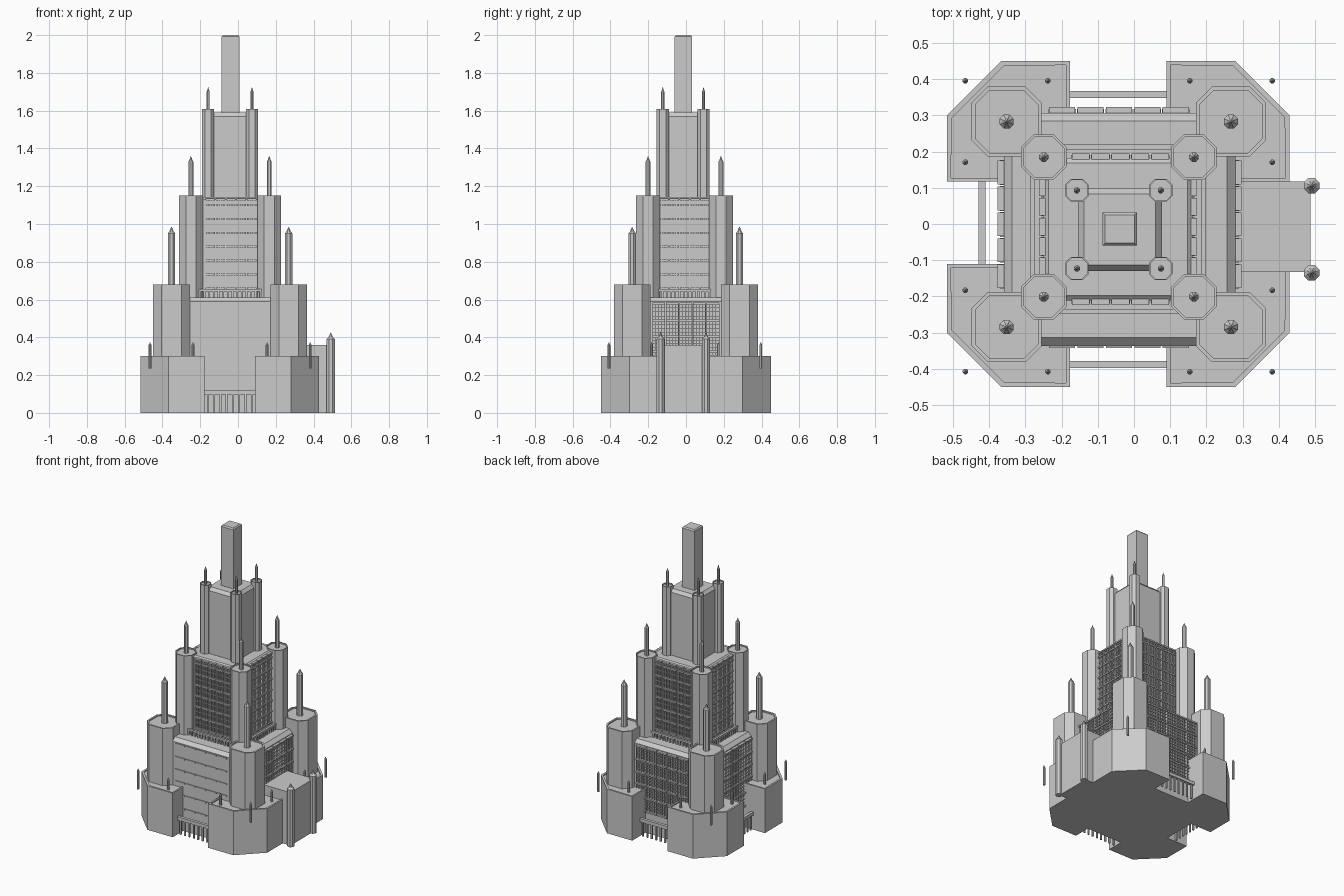
import bpy, bmesh, math

if "Cube" in bpy.data.objects:
    bpy.data.objects.remove(bpy.data.objects["Cube"])

CX, CY = -0.042, -0.012   # axis of the stepped tower


def finish(bm, name):
    bmesh.ops.recalc_face_normals(bm, faces=bm.faces)
    me = bpy.data.meshes.new(name)
    bm.to_mesh(me)
    bm.free()
    ob = bpy.data.objects.new(name, me)
    bpy.context.collection.objects.link(ob)
    return ob


def add_box(bm, x0, x1, y0, y1, z0, z1):
    v = bmesh.ops.create_cube(bm, size=1)['verts']
    for p in v:
        p.co.x = x1 if p.co.x > 0 else x0
        p.co.y = y1 if p.co.y > 0 else y0
        p.co.z = z1 if p.co.z > 0 else z0


def prism(name, pts, z0, z1, inset=0.0, dz=0.0):
    """Extruded outline; the roof is inset and moved by dz (recess or slope)."""
    bm = bmesh.new()
    face = bm.faces.new([bm.verts.new((x, y, z0)) for x, y in pts])
    ext = bmesh.ops.extrude_face_region(bm, geom=[face])['geom']
    for v in [g for g in ext if isinstance(g, bmesh.types.BMVert)]:
        v.co.z = z1
    top = [g for g in ext if isinstance(g, bmesh.types.BMFace)]
    if not any(f is face for f in bm.faces):
        bm.faces.new([v for v in bm.verts if abs(v.co.z - z0) < 1e-6])
    bmesh.ops.recalc_face_normals(bm, faces=bm.faces)
    if inset:
        bmesh.ops.inset_region(bm, faces=top, thickness=inset)
        if dz > -0.012 and name.endswith('tower') or 'base' in name:
            # vertical parapet wall: rim first, then sunk roof
            r = bmesh.ops.extrude_face_region(bm, geom=top)['geom']
            bmesh.ops.delete(bm, geom=top, context='FACES_ONLY')
            top = [g for g in r if isinstance(g, bmesh.types.BMFace)]
        for v in {v for f in top for v in f.verts}:
            v.co.z += dz
    return finish(bm, name)


def rect(x0, x1, y0, y1):
    return [(x0, y0), (x1, y0), (x1, y1), (x0, y1)]


def octagon(x, y, h, c):
    a = h - c
    return [(x + p, y + q) for p, q in
            [(-a, -h), (a, -h), (h, -a), (h, a), (a, h), (-a, h), (-h, a), (-h, -a)]]


def spike(name, x, y, r, z0, z1, tip):
    """Octagonal shaft with a small collar and pointed cap."""
    bm = bmesh.new()
    rings = []
    for rad, z in [(r, z0), (r, z1), (r * .6, z1 + (tip - z1) * .3), (r * .05, tip)]:
        rings.append([bm.verts.new((x + rad * math.cos((i + .5) * math.pi / 4),
                                    y + rad * math.sin((i + .5) * math.pi / 4), z)) for i in range(8)])
    for a, b in zip(rings, rings[1:]):
        for i in range(8):
            bm.faces.new([a[i], a[(i + 1) % 8], b[(i + 1) % 8], b[i]])
    bm.faces.new(rings[0])
    bm.faces.new(rings[-1])
    return finish(bm, name)


def side_box(bm, side, wall, u0, u1, d0, d1, z0, z1):
    """Box on a wall: u runs along the wall, d outward from it."""
    s = 1 if side in ('north', 'east') else -1
    a, b = sorted((wall + s * d0, wall + s * d1))
    if side in ('north', 'south'):
        add_box(bm, u0, u1, a, b, z0, z1)
    else:
        add_box(bm, a, b, u0, u1, z0, z1)


def facade(name, side, wall, u0, u1, levels, depth, bars, rows):
    """Five bays of ledges with glazing bars between the levels."""
    bm = bmesh.new()
    w = (u1 - u0) / 5
    for k in range(5):
        a, b = u0 + k * w + .003, u0 + (k + 1) * w - .003
        for z in levels:
            side_box(bm, side, wall, a, b, -.005, depth, z - .005, z + .005)
        if bars:
            for z0, z1 in zip(levels, levels[1:]):
                for i in range(bars + 1):
                    u = a + (b - a) * i / bars
                    side_box(bm, side, wall, u - .0015, u + .0015, -.005, depth * .6, z0, z1)
                for j in range(1, rows):
                    z = z0 + (z1 - z0) * j / rows
                    side_box(bm, side, wall, a, b, -.005, depth * .5, z - .0015, z + .0015)
    finish(bm, name)


def colonnade(name, side, wall, u0, u1, z0, z1, beam, width, n):
    bm = bmesh.new()
    side_box(bm, side, wall, u0, u1, -width / 2, width / 2, z1 - beam, z1)
    for i in range(n):
        u = u0 + (u1 - u0) * (i + .5) / n
        side_box(bm, side, wall, u - .005, u + .005, -.005, .005, z0, z1 - beam)
    finish(bm, name)


# corner blocks of the base, outer corner cut off
for sx, xi, xo in ((1, .09, .43), (-1, -.177, -.517)):
    for sy, yi in ((1, .117), (-1, -.11)):
        prism('base_corner_block',
              [(xi, yi), (xo, yi), (xo, sy * .30), (xo - sx * .15, sy * .45), (xi, sy * .45)],
              0, .30, .015, -.008)

# stepped core with sloped eaves
prism('lower_core', rect(-.36, .28, -.337, .307), 0, .59, .032, .022)
prism('middle_core', rect(-.25, .162, -.212, .183), .60, 1.13, .02, .012)
prism('upper_core', rect(-.155, .077, -.13, .10), 1.13, 1.57, .024, .02)
prism('central_mast', rect(-.087, .008, -.06, .032), 1.58, 1.992, .01, .008)

# octagonal towers and their spikes: x, y offsets, half size, cut, z0, z1, spike r, top, tip
tiers = [('low', .310, .284, .097, .045, .29, .68, .021, .95, .985),
         ('middle', .2075, .193, .063, .036, .60, 1.15, .014, 1.33, 1.36),
         ('high', .116, .108, .032, .016, 1.13, 1.61, .009, 1.70, 1.725)]
for nm, ox, oy, h, c, z0, z1, r, zt, tip in tiers:
    cy = {'low': -.001, 'middle': -.008, 'high': -.015}[nm]
    for sx in (-1, 1):
        for sy in (-1, 1):
            x, y = CX + sx * ox, cy + sy * oy
            prism(nm + '_tower', octagon(x, y, h, c), z0, z1, h * .12, -.008)
            spike(nm + '_spike', x, y, r, z1 - .02, zt, tip)

# small spikes around the base
for sx in (-1, 1):
    for sy in (-1, 1):
        x, y = CX + sx * .424, -.006 + sy * .402
        spike('base_spike', x, y, .008, .235, .36, .375)
        spike('base_spike', CX + sx * .196, y, .008, .235, .36, .375)
        spike('base_spike', x, -.006 + sy * .177, .008, .235, .36, .375)

# side wing with two round-cornered piers
prism('side_wing', rect(.27, .488, -.133, .118), 0, .36)
for y in (-.135, .106):
    spike('wing_pier', .491, y, .023, 0, .39, .425)

# window fronts
low_z = [.15, .24, .325, .405, .49, .58]
mid_z = [.66 + .0733 * i for i in range(7)] + [1.13]
for side, lw, mw, lu, mu in (('south', -.337, -.212, (-.238, .155), (-.175, .10)),
                             ('north', .307, .183, (-.238, .155), (-.175, .10)),
                             ('west', -.36, -.25, (-.18, .178), (-.145, .13)),
                             ('east', .28, .162, (-.18, .178), (-.145, .13))):
    plain = side == 'south'
    facade('lower_windows_' + side, side, lw, *lu, low_z, .006 if plain else .017,
           0 if plain else 4, 4)
    facade('middle_windows_' + side, side, mw, *mu, mid_z, .012, 4, 2)
    # small gallery at the foot of the middle tier
    colonnade('gallery_' + side, side, mw + (.03 if side in ('north', 'east') else -.03),
              *lu, .605, .655, .012, .014, 16)

# ground level colonnades on the three open sides
colonnade('colonnade_south', 'south', -.388, -.177, .09, 0, .12, .022, .02, 8)
colonnade('colonnade_north', 'north', .358, -.177, .09, 0, .12, .022, .02, 8)
colonnade('colonnade_west', 'west', -.42, -.11, .117, 0, .12, .022, .02, 7)
